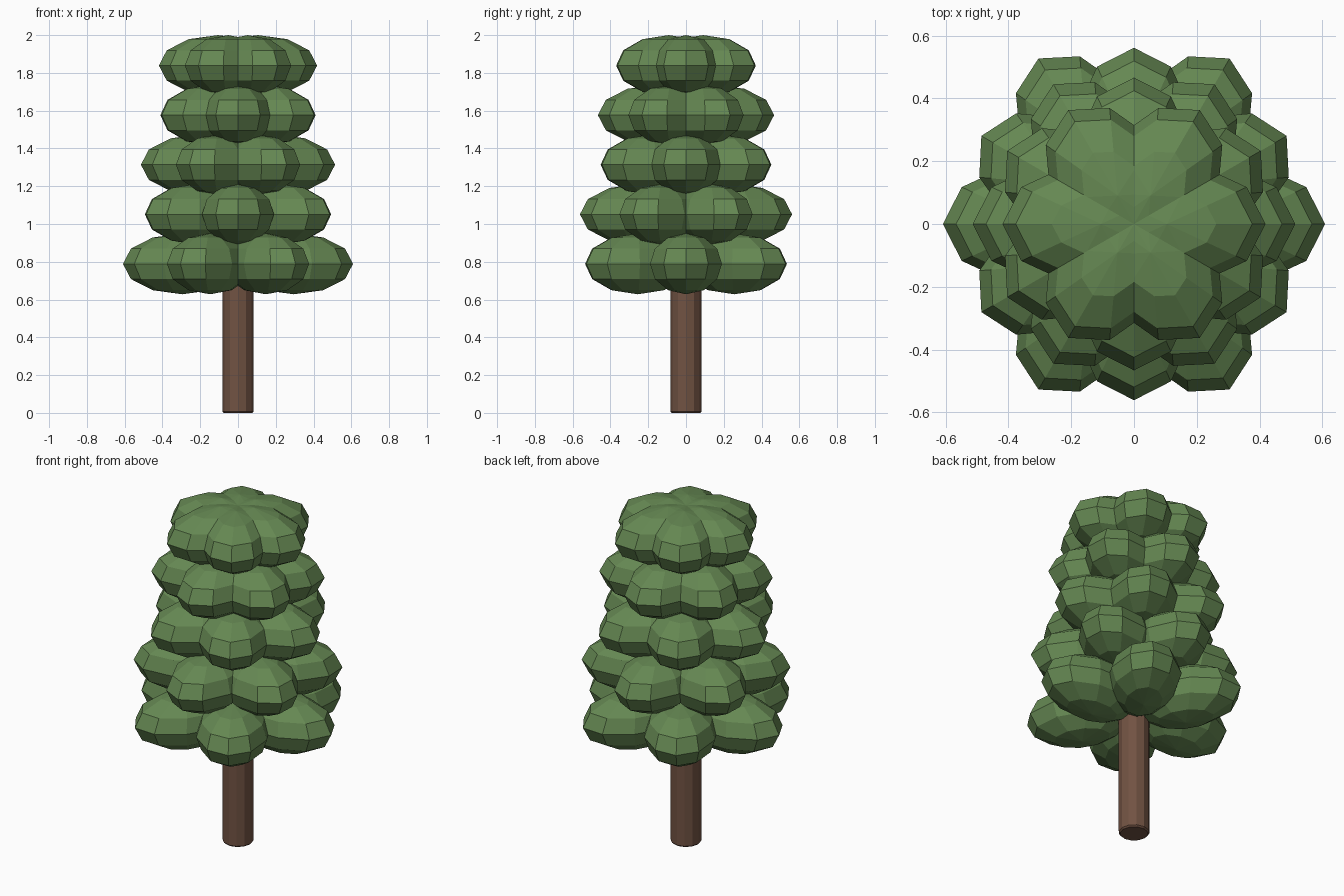
import bpy, bmesh, math
from mathutils import Matrix

if "Cube" in bpy.data.objects:
    bpy.data.objects.remove(bpy.data.objects["Cube"])


def material(name, rgb):
    m = bpy.data.materials.new(name)
    m.diffuse_color = (*rgb, 1.0)
    m.use_nodes = True
    m.node_tree.nodes["Principled BSDF"].inputs["Base Color"].default_value = m.diffuse_color
    return m


def finish(name, bm, mat):
    mesh = bpy.data.meshes.new(name)
    bm.to_mesh(mesh)
    bm.free()
    mesh.materials.append(mat)
    ob = bpy.data.objects.new(name, mesh)
    bpy.context.collection.objects.link(ob)
    return ob


leaf = material("leaf green", (0.130, 0.245, 0.085))
bark = material("bark brown", (0.165, 0.085, 0.055))

# trunk: faceted cylinder with a slightly softened foot
H, R = 0.80, 0.083
bm = bmesh.new()
bmesh.ops.create_cone(bm, cap_ends=True, segments=12, radius1=R, radius2=R, depth=H,
                      matrix=Matrix.Translation((0, 0, H / 2)))
foot = [e for e in bm.edges if all(v.co.z < 0.01 for v in e.verts)]
bmesh.ops.bevel(bm, geom=foot, offset=0.008, segments=1, affect='EDGES')
finish("trunk", bm, bark)

# foliage: five tiers of six stretched lobes, every other tier turned by 30 degrees
LONG, WIDE, TALL = 0.314, 0.2, 0.161
for tier in range(5):
    z = 0.789 + 0.2625 * tier
    reach = 0.295 - 0.0475 * tier
    bm = bmesh.new()
    for k in range(6):
        angle = math.radians(60 * k + 30 * (tier % 2))
        place = (Matrix.Rotation(angle, 4, 'Z')
                 @ Matrix.Translation((reach, 0, z))
                 @ Matrix.Diagonal((LONG, WIDE, TALL, 1))
                 @ Matrix.Rotation(math.radians(18), 4, 'Z'))
        bmesh.ops.create_uvsphere(bm, u_segments=10, v_segments=6, radius=1, matrix=place)
    finish(f"foliage_tier_{tier + 1}", bm, leaf)
